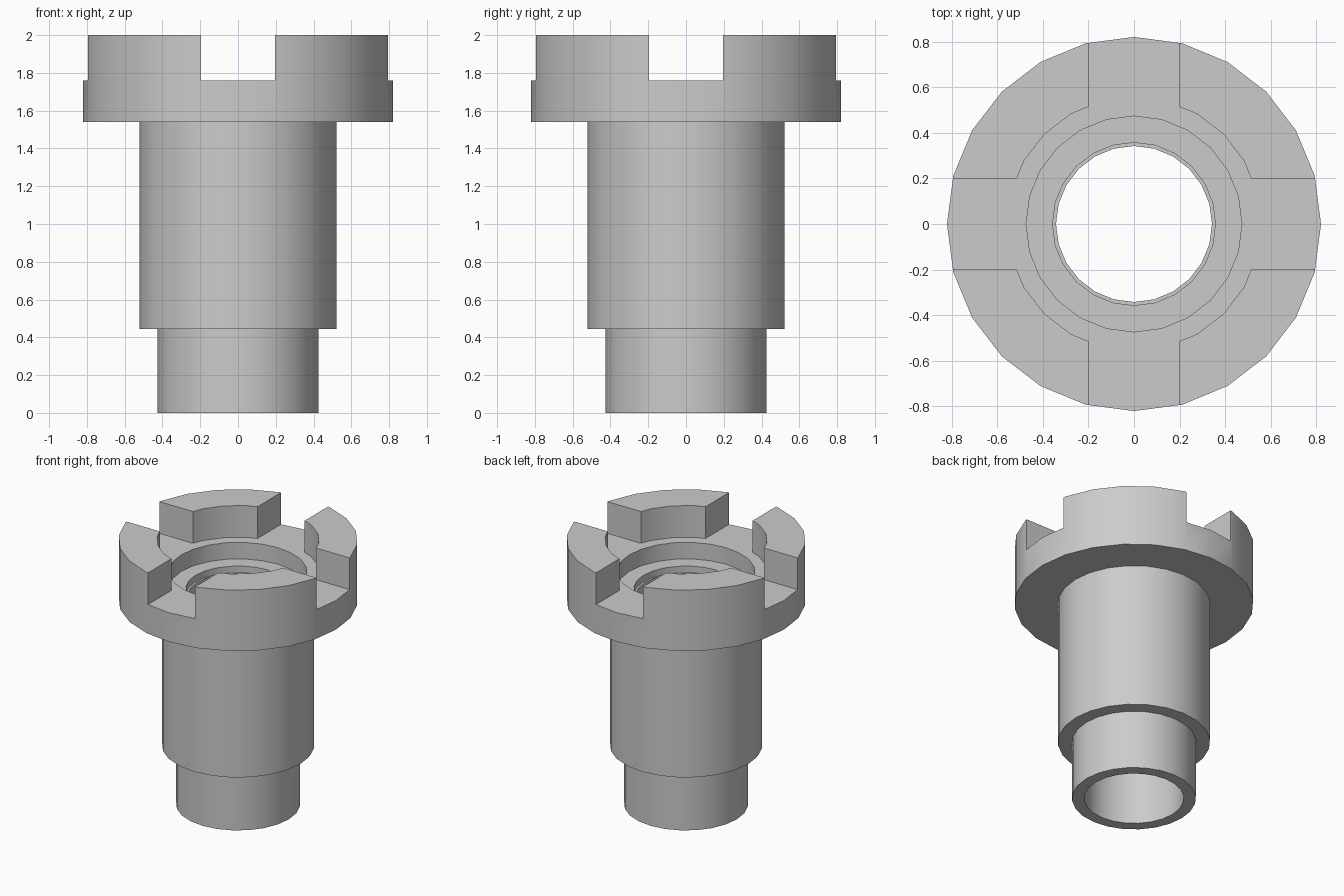
import bpy, bmesh, math

SIDES = 24
FLOOR = 1.76          # level of the slot floors
SLOT = 0.394          # slot width

cube = bpy.data.objects.get("Cube")
if cube:
    bpy.data.objects.remove(cube, do_unlink=True)

steel = bpy.data.materials.new("grey_metal")
steel.diffuse_color = (0.6, 0.6, 0.6, 1)
steel.use_nodes = True
steel.node_tree.nodes["Principled BSDF"].inputs["Base Color"].default_value = (0.6, 0.6, 0.6, 1)


def add_object(name, bm):
    bmesh.ops.recalc_face_normals(bm, faces=bm.faces)
    mesh = bpy.data.meshes.new(name)
    bm.to_mesh(mesh)
    bm.free()
    mesh.materials.append(steel)
    obj = bpy.data.objects.new(name, mesh)
    bpy.context.collection.objects.link(obj)
    return obj


def lathe(name, profile):
    """Revolve a closed (radius, height) profile about z."""
    bm = bmesh.new()
    rings = []
    for r, z in profile:
        angles = [math.tau * i / SIDES for i in range(SIDES)]
        rings.append([bm.verts.new((r * math.cos(a), r * math.sin(a), z)) for a in angles])
    for a, b in zip(rings, rings[1:] + rings[:1]):
        for i in range(SIDES):
            j = (i + 1) % SIDES
            bm.faces.new((a[i], a[j], b[j], b[i]))
    return add_object(name, bm)


def slot_cutter(size_x, size_y):
    bm = bmesh.new()
    bmesh.ops.create_cube(bm, size=1)
    for v in bm.verts:
        v.co.x *= size_x
        v.co.y *= size_y
        v.co.z += FLOOR + 0.5
    cutter = add_object("slot_cutter", bm)
    cutter.hide_render = True
    return cutter


# Stepped sleeve: outside from the foot up, then down through the bore
sleeve = lathe("slotted_sleeve", [
    (0.425, 0), (0.425, 0.445),          # lower spigot
    (0.522, 0.445), (0.522, 1.54),       # main barrel
    (0.82, 1.54), (0.82, 2),             # flange and its teeth
    (0.556, 2), (0.556, FLOOR),          # recess between the teeth
    (0.473, FLOOR), (0.473, 1.635),      # counterbore
    (0.357, 1.635), (0.357, 1.585),      # small inner step
    (0.342, 1.585), (0.342, 0),          # through bore
])

# Two crossing slots leave four teeth
bpy.context.view_layer.objects.active = sleeve
sleeve.select_set(True)
for size in ((SLOT, 3), (3, SLOT)):
    cutter = slot_cutter(*size)
    cut = sleeve.modifiers.new("slot", "BOOLEAN")
    cut.operation = "DIFFERENCE"
    cut.solver = "EXACT"
    cut.object = cutter
    bpy.ops.object.modifier_apply(modifier=cut.name)
    bpy.data.objects.remove(cutter, do_unlink=True)

bpy.ops.object.shade_smooth_by_angle(angle=math.radians(30))
